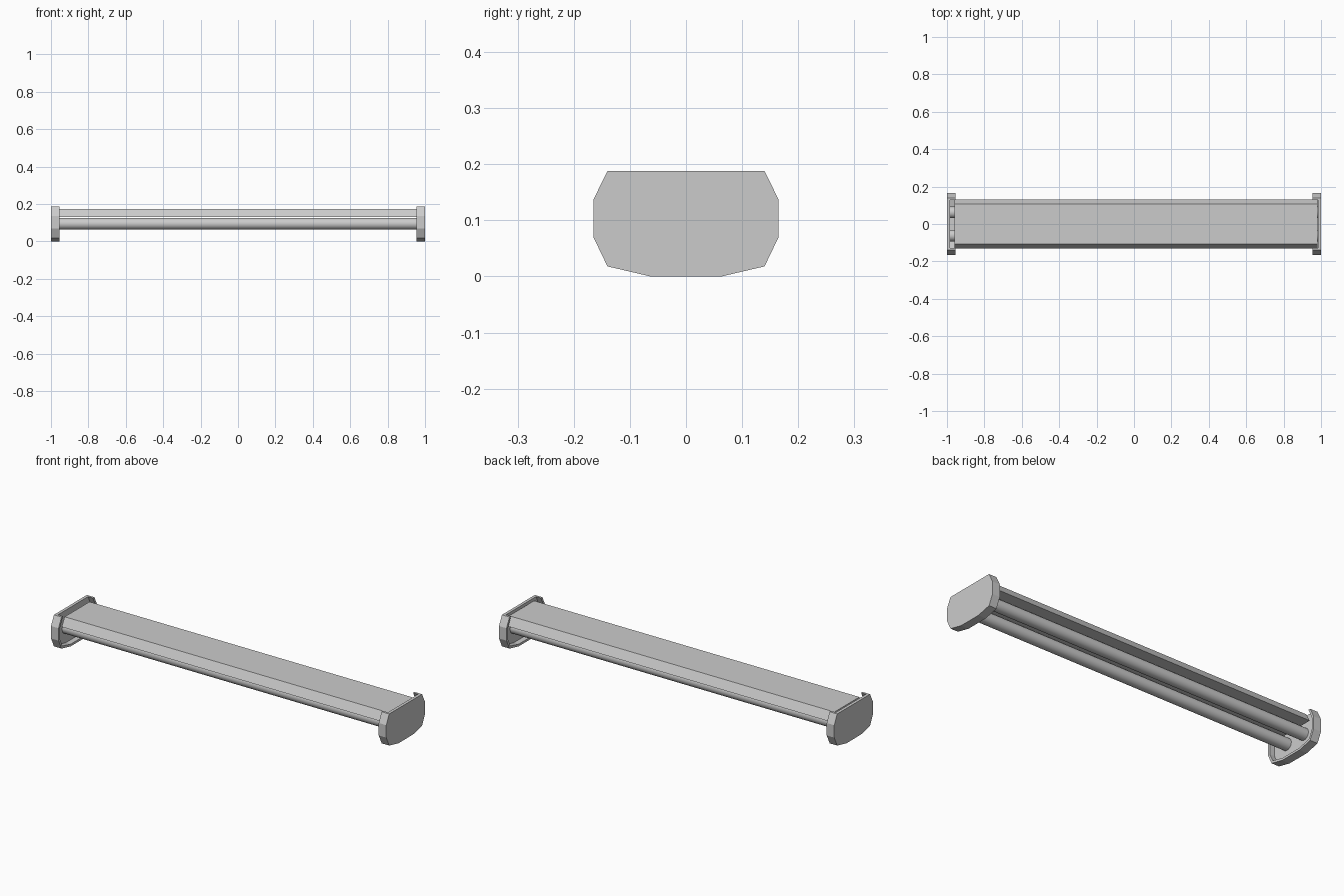
import bpy
import bmesh
import math

cube = bpy.data.objects.get("Cube")
if cube:
    bpy.data.objects.remove(cube, do_unlink=True)

grey = bpy.data.materials.new("light_grey")
grey.use_nodes = True
grey.diffuse_color = (0.6, 0.6, 0.6, 1)
grey.node_tree.nodes["Principled BSDF"].inputs["Base Color"].default_value = (0.6, 0.6, 0.6, 1)


def prism(name, profile, x0, x1):
    """Extrude a closed (y, z) profile along x."""
    bm = bmesh.new()
    face = bm.faces.new([bm.verts.new((x0, y, z)) for y, z in profile])
    out = bmesh.ops.extrude_face_region(bm, geom=[face])
    moved = [v for v in out["geom"] if isinstance(v, bmesh.types.BMVert)]
    bmesh.ops.translate(bm, verts=moved, vec=(x1 - x0, 0, 0))
    bmesh.ops.recalc_face_normals(bm, faces=bm.faces)
    mesh = bpy.data.meshes.new(name)
    bm.to_mesh(mesh)
    bm.free()
    mesh.materials.append(grey)
    obj = bpy.data.objects.new(name, mesh)
    bpy.context.collection.objects.link(obj)
    return obj


def mirrored(half):
    return half + [(-y, z) for y, z in reversed(half)]


# End caps: thin outer plate with a rim that is open along the top
outer_half = [(0.14, 0.188), (0.165, 0.137), (0.165, 0.07), (0.14, 0.018), (0.063, 0.0)]
inner_half = [(0.128, 0.188), (0.153, 0.134), (0.153, 0.073), (0.132, 0.029), (0.062, 0.012)]
outer = mirrored(outer_half)
rim = outer + mirrored(inner_half)[::-1]
for side, s in (("left", 1), ("right", -1)):
    prism(side + "_end_plate", outer, s * 0.984, s * 1.0)
    prism(side + "_end_rim", rim, s * 0.955, s * 0.984)

# Long cover with sloping sides
prism("cover", mirrored([(0.106, 0.175), (0.131, 0.13)]), -0.96, 0.98)

# Two round tubes beneath the cover
for side, s in (("front", -1), ("back", 1)):
    circle = [(s * 0.062 + 0.031 * math.cos(a), 0.095 + 0.031 * math.sin(a))
              for a in (math.tau * i / 32 for i in range(32))]
    tube = prism(side + "_tube", circle, -0.984, 0.984)
    bpy.ops.object.select_all(action="DESELECT")
    tube.select_set(True)
    bpy.context.view_layer.objects.active = tube
    bpy.ops.object.shade_smooth_by_angle()
